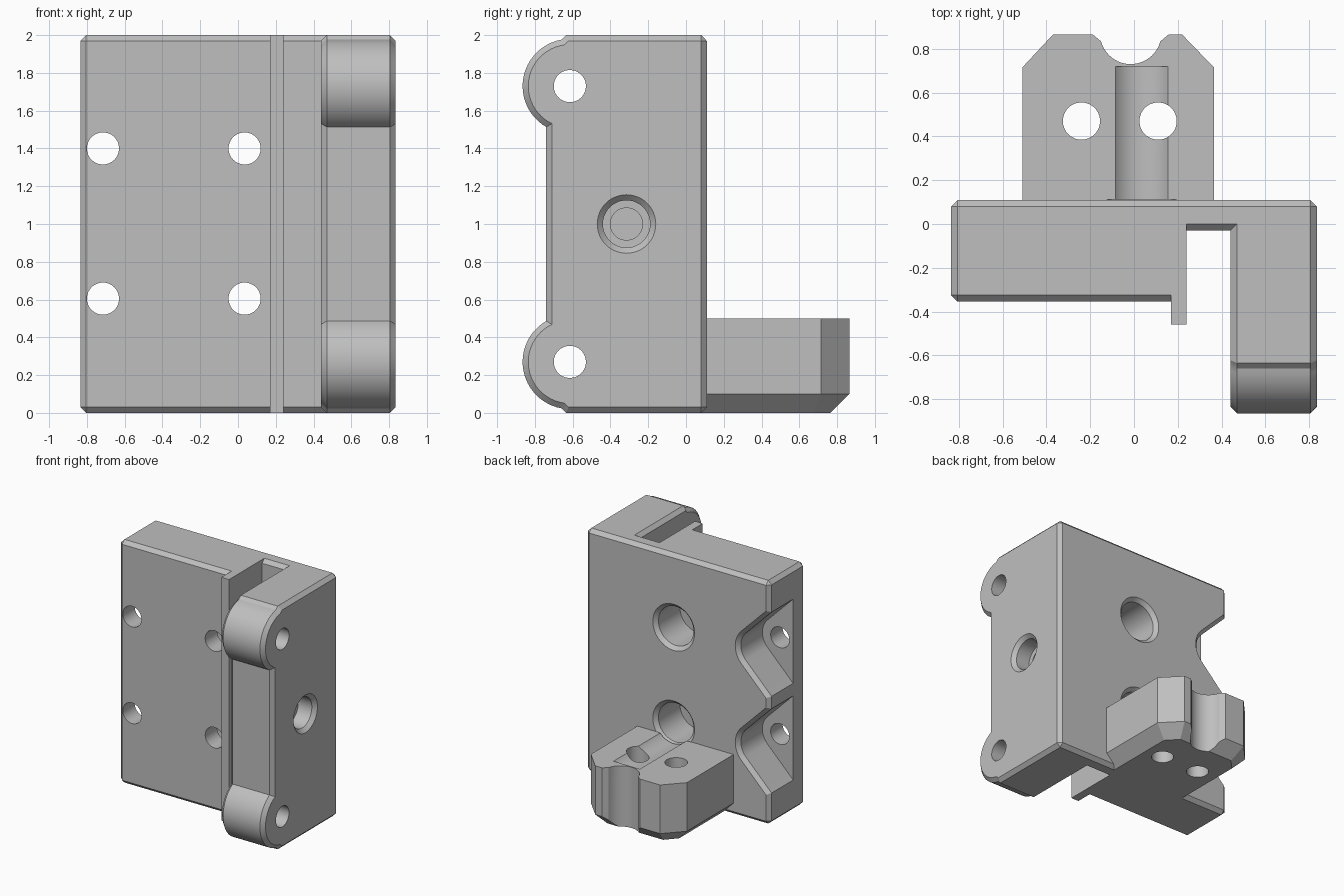
import bpy, bmesh
from math import sin, cos, acos, radians, degrees
from mathutils import Vector

if "Cube" in bpy.data.objects:
    bpy.data.objects.remove(bpy.data.objects["Cube"])

grey = bpy.data.materials.new("plain grey")
grey.use_nodes = True
colour = (0.52, 0.52, 0.52, 1)
grey.diffuse_color = colour
grey.node_tree.nodes["Principled BSDF"].inputs["Base Color"].default_value = colour

CHAMFER = 0.03
HOLE = 0.085
BORE = 0.16


def finish(name, bm):
    bmesh.ops.recalc_face_normals(bm, faces=bm.faces)
    mesh = bpy.data.meshes.new(name)
    bm.to_mesh(mesh)
    bm.free()
    mesh.materials.append(grey)
    ob = bpy.data.objects.new(name, mesh)
    bpy.context.collection.objects.link(ob)
    return ob


def box(name, low, high, bevel=0):
    low, high = Vector(low), Vector(high)
    bm = bmesh.new()
    bmesh.ops.create_cube(bm, size=1)
    bmesh.ops.scale(bm, vec=high - low, verts=bm.verts)
    bmesh.ops.translate(bm, vec=(low + high) / 2, verts=bm.verts)
    if bevel:
        bmesh.ops.bevel(bm, geom=bm.edges[:], offset=bevel, segments=1,
                        affect='EDGES')
    return finish(name, bm)


def loft(name, axis, sections):
    """Skin (position, outline) sections stacked along an axis."""
    place = {'x': lambda t, a, b: (t, a, b),
             'y': lambda t, a, b: (a, t, b),
             'z': lambda t, a, b: (a, b, t)}[axis]
    bm = bmesh.new()
    rings = [[bm.verts.new(place(t, a, b)) for a, b in pts]
             for t, pts in sections]
    bm.faces.new(rings[0])
    bm.faces.new(rings[-1])
    for r, s in zip(rings, rings[1:]):
        for i in range(len(r)):
            j = (i + 1) % len(r)
            bm.faces.new((r[i], r[j], s[j], s[i]))
    return finish(name, bm)


def arc(a, b, r, start, end, steps):
    angles = [radians(start + (end - start) * i / steps) for i in range(steps + 1)]
    return [(a + r * cos(t), b + r * sin(t)) for t in angles]


def circle(a, b, r):
    return arc(a, b, r, 0, 360, 48)[:-1]


def combine(target, tool, operation='DIFFERENCE'):
    mod = target.modifiers.new("combine", 'BOOLEAN')
    mod.operation = operation
    mod.solver = 'EXACT'
    mod.object = tool
    bpy.context.view_layer.objects.active = target
    bpy.ops.object.modifier_apply(modifier=mod.name)
    bpy.data.objects.remove(tool)


def drill(target, axis, a, b, r, start, end):
    combine(target, loft("drill", axis, [(start, circle(a, b, r)),
                                         (end, circle(a, b, r))]))


# Main block, with the front right cleared for the slot and arm
body = box("mounting_block", (-0.835, -0.355, 0), (0.835, 0.11, 2), CHAMFER)
step = [(-0.6, -0.1), (0.1, -0.1), (-0.03, 0.03),
        (-0.03, 1.97), (0.1, 2.1), (-0.6, 2.1)]
combine(body, loft("slot_cutter", 'x', [(0.24, step), (0.95, step)]))

# Thin fin beside the slot
combine(body, box("fin", (0.17, -0.46, 0), (0.24, 0, 2)), 'UNION')


# Hinge arm with two round lugs; d insets the outline for the side chamfers
def arm_outline(d):
    r = 0.25 - d
    first = 135 - degrees(acos((0.205 - d) / r))
    last = 360 - degrees(acos((d - 0.125) / r))
    top = [(0.04, 2 - d), (-0.635 + 0.414 * d, 2 - d)]
    top += arc(-0.615, 1.73, r, first, last, 24)
    return top + [(y, 2 - z) for y, z in reversed(top)]


arm = loft("hinge_arm", 'x', [(0.44, arm_outline(CHAMFER)), (0.47, arm_outline(0)),
                              (0.805, arm_outline(0)), (0.835, arm_outline(CHAMFER))])
for z in (0.27, 1.73):
    drill(arm, 'x', -0.615, z, HOLE, 0.3, 1)
combine(body, arm, 'UNION')

# Stepped hole in the arm side
sections = [(x, circle(-0.315, 1, r)) for x, r in
            ((0.3, HOLE), (0.68, HOLE), (0.681, 0.125), (0.805, 0.125), (0.84, 0.16))]
combine(body, loft("side_hole", 'x', sections))


# Rear bracket, chamfered around its underside
def bracket_outline(d):
    k = 0.414 * d
    return [(-0.51 + d, 0), (-0.51 + d, 0.715 - k), (-0.37 + k, 0.865 - d),
            (0.22 - k, 0.865 - d), (0.365 - d, 0.715 - k), (0.365 - d, 0)]


bracket = loft("rear_bracket", 'z', [(0, bracket_outline(0.1)),
                                     (0.1, bracket_outline(0)),
                                     (0.5, bracket_outline(0))])
notch = [(-0.23, 0.9)] + arc(-0.015, 0.87, 0.14, 195, 345, 24) + [(0.2, 0.9)]
combine(bracket, loft("notch", 'z', [(-0.1, notch), (0.6, notch)]))
for x in (-0.24, 0.11):
    drill(bracket, 'z', x, 0.47, HOLE, -0.1, 0.6)
combine(body, bracket, 'UNION')


# Rear recesses: round bores, and flared pockets open to the right side
def pocket_outline(z, r):
    cx, edge = -0.715, -1
    reach = r * 2 ** 0.5 + cx - edge
    return [(edge, z - reach)] + arc(cx, z, r, -45, 45, 16) + [(edge, z + reach)]


depths = ((-0.2, BORE), (0.08, BORE), (0.112, BORE + 0.032))
for z in (0.605, 1.4):
    combine(body, loft("pocket", 'y', [(y, pocket_outline(z, r)) for y, r in depths]))
    combine(body, loft("bore", 'y', [(y, circle(0.035, z, r)) for y, r in depths]))
    for x in (-0.715, 0.035):
        drill(body, 'y', x, z, HOLE, -0.6, 0)

# Groove in the bracket top, in line with the lower bore
drill(body, 'y', 0.035, 0.605, BORE, 0, 0.72)

# Smooth the round parts and keep the edges crisp
bpy.ops.object.select_all(action='DESELECT')
body.select_set(True)
bpy.context.view_layer.objects.active = body
bpy.ops.object.shade_smooth_by_angle(angle=radians(25))
